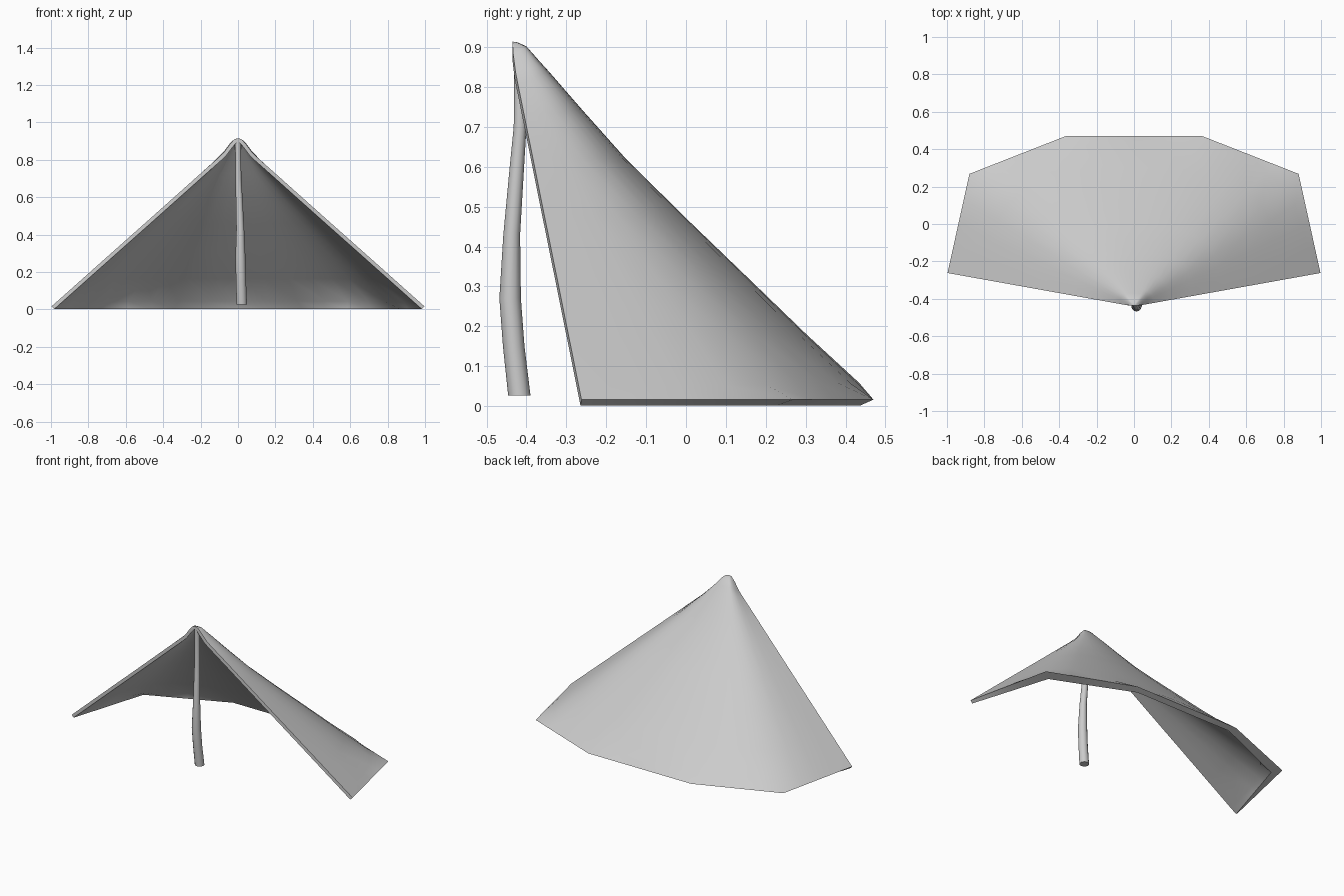
import bpy, math
from mathutils import Vector

if "Cube" in bpy.data.objects:
    bpy.data.objects.remove(bpy.data.objects["Cube"])


def make_object(name, verts, faces, angle):
    mesh = bpy.data.meshes.new(name)
    mesh.from_pydata(verts, [], faces)
    mesh.update()
    ob = bpy.data.objects.new(name, mesh)
    bpy.context.collection.objects.link(ob)
    bpy.ops.object.select_all(action='DESELECT')
    ob.select_set(True)
    bpy.context.view_layer.objects.active = ob
    bpy.ops.object.shade_smooth_by_angle(angle=math.radians(angle))
    return ob


SEG = 4


def subdivide(corners):
    pts = []
    for a, b in zip(corners, corners[1:]):
        pts += [a.lerp(b, i / SEG) for i in range(SEG)]
    return pts + [corners[-1]]


# Canopy: cloth stretched from the apex to a six-cornered hem, open at the front
apex = Vector((0, -0.441))
half = [(0.997, -0.262), (0.88, 0.268), (0.365, 0.47)]
hem = subdivide([Vector(p) for p in half] + [Vector((-x, y)) for x, y in reversed(half)])
n = len(hem)

# rounded copy of the hem shape, used for the cloth above the hem
soft = list(hem)
for _ in range(4):
    soft = [soft[0]] + [(soft[i - 1] + 2 * soft[i] + soft[i + 1]) / 4
                        for i in range(1, n - 1)] + [soft[-1]]
# inner hem: straight runs between the pulled-in corners
inner_hem = subdivide([hem[i].lerp(soft[i], 0.7) for i in range(0, n, SEG)])

# (distance from apex to hem, height of sagging cloth, height of taut front edge)
profile = [(0.02, 0.912, 0.909), (0.045, 0.902, 0.880), (0.078, 0.868, 0.836),
           (0.108, 0.838, 0.808), (0.2, 0.742, 0.727), (0.32, 0.620, 0.620),
           (0.484, 0.473, 0.474), (0.65, 0.328, 0.327), (0.82, 0.179, 0.176),
           (0.965, 0.058, 0.047), (1.0, 0.016, 0.016)]
THICK = 0.0145
verts, faces = [], []


def layer(inner):
    start = len(verts)
    drop = THICK if inner else 0
    verts.append((apex.x, -0.435, 0.914 - drop * 1.3))
    for k, (s, sag, taut) in enumerate(profile):
        shape = soft
        if k == len(profile) - 1:
            shape = inner_hem if inner else hem
        for i, h in enumerate(shape):
            w = min(1, i / 6, (n - 1 - i) / 6)
            d = h - apex
            p = apex + d * max(s * 0.3, s - drop / d.length)
            verts.append((p.x, max(-0.435, p.y), max(0, taut + (sag - taut) * w - drop)))
    at = lambda r, i: start + 1 + r * n + i
    new = []
    for i in range(n - 1):
        new.append((start, at(0, i), at(0, i + 1)))
        for r in range(len(profile) - 1):
            new.append((at(r, i), at(r + 1, i), at(r + 1, i + 1), at(r, i + 1)))
    faces.extend([f[::-1] for f in new] if inner else new)
    # boundary loop: apex, down one edge, along the hem, back up
    last = len(profile) - 1
    return ([start] + [at(r, 0) for r in range(last)] + [at(last, i) for i in range(n)]
            + [at(r, n - 1) for r in reversed(range(last))])


outer_loop, inner_loop = layer(False), layer(True)
for i in range(len(outer_loop)):
    j = (i + 1) % len(outer_loop)
    faces.append((outer_loop[j], outer_loop[i], inner_loop[i], inner_loop[j]))
make_object("canopy", verts, faces, 45)

# Pole: slightly crooked tapering branch (x, y, z, radius)
path = [(0.020, -0.418, 0.027, 0.028), (0.016, -0.432, 0.15, 0.027),
        (0.013, -0.441, 0.27, 0.027), (0.012, -0.437, 0.43, 0.021),
        (0.006, -0.424, 0.60, 0.018), (0.002, -0.416, 0.70, 0.016),
        (0.0, -0.415, 0.895, 0.015)]
SIDES = 12
verts, faces = [], []
for x, y, z, r in path:
    for i in range(SIDES):
        t = 2 * math.pi * i / SIDES
        verts.append((x + r * math.cos(t), y + r * math.sin(t), z))
for k in range(len(path) - 1):
    for i in range(SIDES):
        j = (i + 1) % SIDES
        faces.append((k * SIDES + i, k * SIDES + j, (k + 1) * SIDES + j, (k + 1) * SIDES + i))
faces.append(tuple(reversed(range(SIDES))))
faces.append(tuple(range((len(path) - 1) * SIDES, len(path) * SIDES)))
make_object("support_pole", verts, faces, 40)
